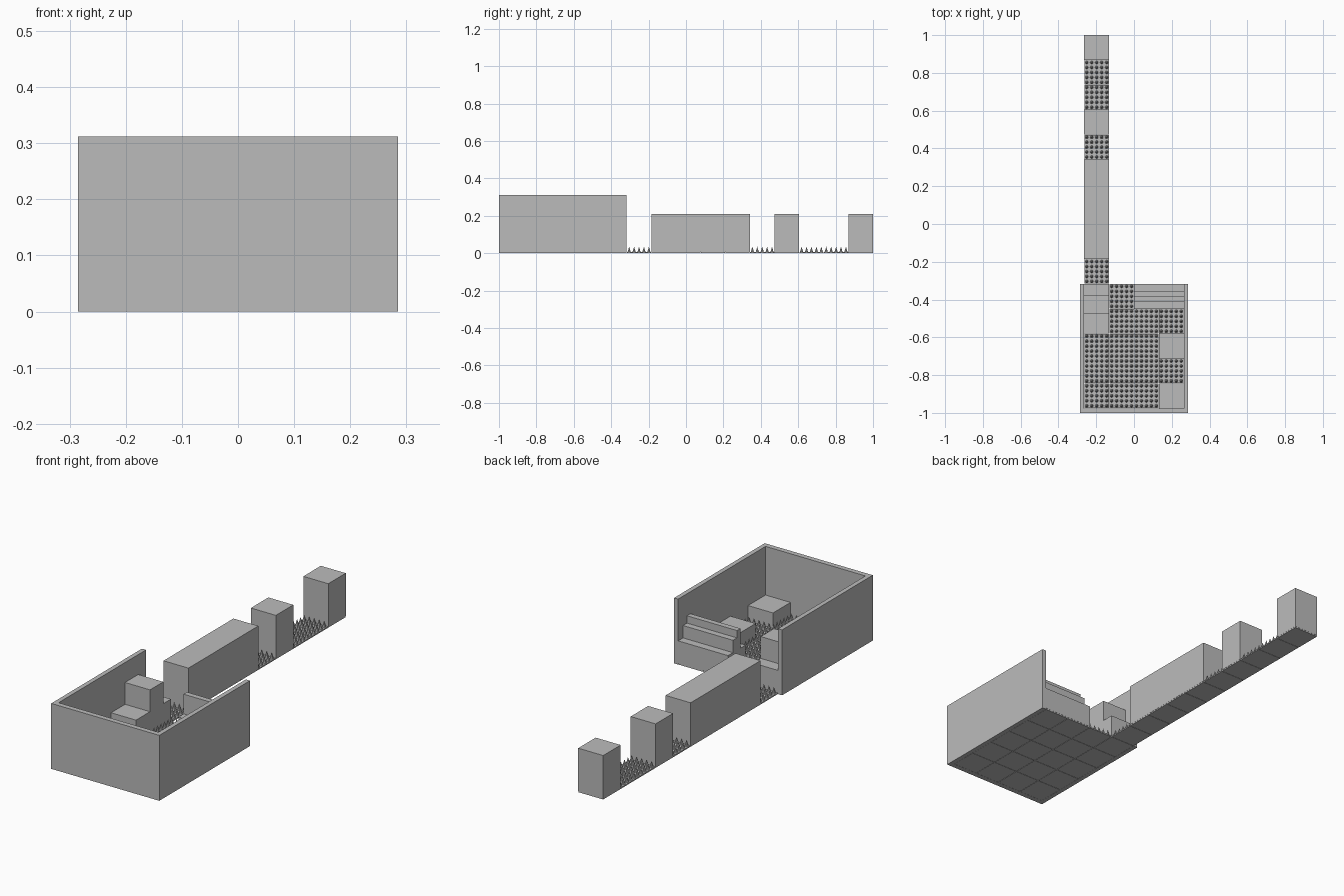
import bpy, bmesh
from mathutils import Matrix

if "Cube" in bpy.data.objects:
    bpy.data.objects.remove(bpy.data.objects["Cube"])

C = 0.1317                 # grid cell size
X0, Y0 = -0.2634, -0.9755  # inner corner of the walled room
T = 0.006                  # floor tile thickness
GATE = Y0 + 5 * C          # open side of the room

grey = bpy.data.materials.new("plain_grey")
grey.diffuse_color = (0.5, 0.5, 0.5, 1)
grey.use_nodes = True
grey.node_tree.nodes["Principled BSDF"].inputs["Base Color"].default_value = grey.diffuse_color


def finish(name, bm):
    bmesh.ops.recalc_face_normals(bm, faces=bm.faces)
    me = bpy.data.meshes.new(name)
    bm.to_mesh(me)
    bm.free()
    me.materials.append(grey)
    ob = bpy.data.objects.new(name, me)
    bpy.context.collection.objects.link(ob)


def add_box(bm, x0, x1, y0, y1, z0, z1):
    m = Matrix.Translation(((x0 + x1) / 2, (y0 + y1) / 2, (z0 + z1) / 2))
    m = m @ Matrix.Diagonal((x1 - x0, y1 - y0, z1 - z0, 1))
    bmesh.ops.create_cube(bm, size=1, matrix=m)


def box(name, *dims):
    bm = bmesh.new()
    add_box(bm, *dims)
    finish(name, bm)


def extrude_outline(name, pts, axis_point, vec):
    bm = bmesh.new()
    face = bm.faces.new([bm.verts.new(axis_point(a, b)) for a, b in pts])
    res = bmesh.ops.extrude_face_region(bm, geom=[face])
    verts = [v for v in res["geom"] if isinstance(v, bmesh.types.BMVert)]
    bmesh.ops.translate(bm, verts=verts, vec=vec)
    finish(name, bm)


# U-shaped wall around the room, open at the back
w, i = 0.285, 0.2634
extrude_outline("room_wall",
                [(-w, -1), (w, -1), (w, GATE), (i, GATE), (i, Y0),
                 (-i, Y0), (-i, GATE), (-w, GATE)],
                lambda a, b: (a, b, 0), (0, 0, 0.312))

# Cells (column, row): room is 4 x 5, the path runs on from column 0
room = [(c, r) for c in range(4) for r in range(5)]
path = [(0, r) for r in range(5, 15)]
solid = {(0, 3), (0, 4), (2, 4), (3, 4), (3, 0), (3, 2)}
solid |= {(0, r) for r in (6, 7, 8, 9, 11, 14)}

# Floor tiles
bm = bmesh.new()
g = 0.0008
for c, r in room + path:
    x, y = X0 + c * C, Y0 + r * C
    add_box(bm, x + g, x + C - g, y + g, y + C - g, 0, T)
finish("floor_tiles", bm)

# Spikes, five by five on every free cell
bm = bmesh.new()
for c, r in room + path:
    if (c, r) in solid:
        continue
    for a in range(5):
        for b in range(5):
            x = X0 + (c + (a + 0.5) / 5) * C
            y = Y0 + (r + (b + 0.5) / 5) * C
            bmesh.ops.create_cone(bm, cap_ends=True, segments=8, radius1=0.0085,
                                  radius2=0, depth=0.029,
                                  matrix=Matrix.Translation((x, y, T + 0.0145)))
finish("floor_spikes", bm)

# Tall blocks on the path: first row, number of rows
for n, (r, k) in enumerate([(6, 4), (11, 1), (14, 1)]):
    box(f"path_block_{n + 1}", X0, X0 + C, Y0 + r * C, Y0 + (r + k) * C, T, 0.21)

# Low blocks along the right wall
for n, r in enumerate((0, 2)):
    box(f"low_block_{n + 1}", X0 + 3 * C, X0 + 4 * C,
        Y0 + r * C, Y0 + (r + 1) * C, T, 0.08)

# Long stepped block by the gate: low, high, low
a, b = Y0 + 3 * C, GATE
extrude_outline("raised_block",
                [(a, T), (b, T), (b, 0.113), (-0.375, 0.113), (-0.375, 0.217),
                 (-0.475, 0.217), (-0.475, 0.113), (a, 0.113)],
                lambda y, z: (X0, y, z), (C, 0, 0))

# Wide bench with a two-tier ridge along it
a = Y0 + 4 * C
extrude_outline("ridged_bench",
                [(a, T), (b, T), (b, 0.113), (-0.354, 0.113), (-0.354, 0.172),
                 (-0.384, 0.172), (-0.384, 0.207), (-0.41, 0.207),
                 (-0.41, 0.113), (a, 0.113)],
                lambda y, z: (X0 + 2 * C, y, z), (2 * C, 0, 0))
